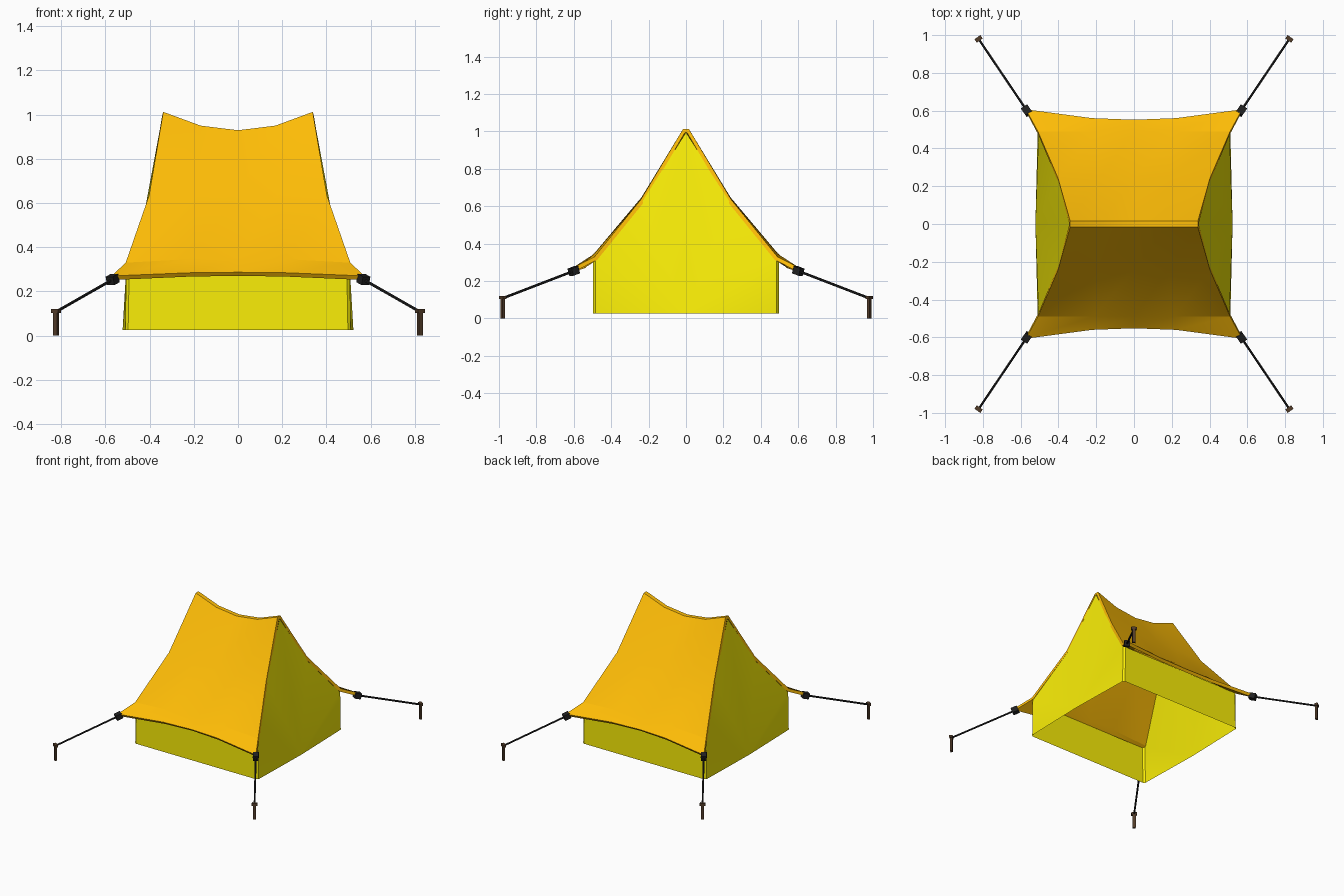
import bpy, bmesh, math
from mathutils import Vector, Matrix

if "Cube" in bpy.data.objects:
    bpy.data.objects.remove(bpy.data.objects["Cube"])


def material(name, r, g, b):
    m = bpy.data.materials.new(name)
    m.diffuse_color = (r, g, b, 1)
    m.use_nodes = True
    m.node_tree.nodes["Principled BSDF"].inputs["Base Color"].default_value = m.diffuse_color
    return m


ORANGE = material("orange_cloth", 1.0, 0.51, 0.002)
YELLOW = material("yellow_cloth", 0.96, 0.86, 0.002)
BLACK = material("black_cord", 0.015, 0.015, 0.015)
BROWN = material("brown_peg", 0.085, 0.045, 0.022)


def finish(bm, name, mat):
    me = bpy.data.meshes.new(name)
    bm.to_mesh(me)
    bm.free()
    me.materials.append(mat)
    ob = bpy.data.objects.new(name, me)
    bpy.context.collection.objects.link(ob)
    return ob


def smooth(ob, angle):
    bpy.ops.object.select_all(action='DESELECT')
    ob.select_set(True)
    bpy.context.view_layer.objects.active = ob
    for mod in list(ob.modifiers):
        bpy.ops.object.modifier_apply(modifier=mod.name)
    bpy.ops.object.shade_smooth_by_angle(angle=math.radians(angle))


def box(bm, size, mat):
    bmesh.ops.create_cube(bm, size=1, matrix=mat @ Matrix.Diagonal((*size, 1)))


# Canopy: each row is end x, y, z, inner column fraction, sag in y, sag in z
half = [(0.338, 0.016, 1.012, 0.5, 0.0, -0.083),
        (0.402, 0.242, 0.635, 0.46, 0.0, 0.008),
        (0.508, 0.489, 0.33, 0.42, 0.0, 0.02),
        (0.572, 0.607, 0.27, 0.39, -0.055, 0.017)]
rows = [(r, -1) for r in reversed(half)] + [(r, 1) for r in half]
bm = bmesh.new()
grid = []
for (x, y, z, f, dy, dz), side in rows:
    line = []
    for s in (-1, -f, 0, f, 1):
        k = 1 - s * s
        line.append(bm.verts.new((x * s, side * (y + dy * k), z + dz * k)))
    grid.append(line)
for a, b in zip(grid, grid[1:]):
    for i in range(4):
        bm.faces.new((a[i], a[i + 1], b[i + 1], b[i]))
canopy = finish(bm, "canopy", ORANGE)
sol = canopy.modifiers.new("cloth_thickness", 'SOLIDIFY')
sol.thickness = 0.022
sol.offset = -1
smooth(canopy, 15)

# Walls: low front and back panels, cut corners, gable ends fanned from the base
bm = bmesh.new()


def face(*pts):
    bm.faces.new([bm.verts.new(p) for p in pts])


LOW, TOP = 0.026, 0.312
for s in (-1, 1):
    face((-0.497, s * 0.496, LOW), (0.497, s * 0.496, LOW),
         (0.492, s * 0.496, TOP - 0.01), (-0.492, s * 0.496, TOP - 0.01))
    rim = [(0.510, -0.485, LOW), (0.505, -0.485, TOP), (0.403, -0.236, 0.622),
           (0.342, 0, 0.995), (0.403, 0.236, 0.622), (0.505, 0.485, TOP),
           (0.510, 0.485, LOW)]
    for a, b in zip(rim, rim[1:]):
        face((s * 0.522, 0, LOW), (s * a[0], a[1], a[2]), (s * b[0], b[1], b[2]))
    for t in (-1, 1):
        face((s * 0.497, t * 0.496, LOW), (s * 0.510, t * 0.485, LOW),
             (s * 0.505, t * 0.485, TOP), (s * 0.492, t * 0.496, TOP - 0.01))
bmesh.ops.remove_doubles(bm, verts=bm.verts, dist=0.0005)
bmesh.ops.recalc_face_normals(bm, faces=bm.faces)
walls = finish(bm, "walls", YELLOW)
smooth(walls, 25)

# Guy lines, corner clamps and ground pegs at all four corners
corners = {"front_left": (-1, -1), "front_right": (1, -1),
           "back_left": (-1, 1), "back_right": (1, 1)}
for label, (sx, sy) in corners.items():
    p = Vector((sx * 0.567, sy * 0.6, 0.254))
    q = Vector((sx * 0.823, sy * 0.98, 0.108))
    d = q - p
    turn = d.to_track_quat('Z', 'Y').to_matrix().to_4x4()

    bm = bmesh.new()
    bmesh.ops.create_cone(bm, cap_ends=True, segments=6, radius1=0.007,
                          radius2=0.007, depth=d.length,
                          matrix=Matrix.Translation((p + q) / 2) @ turn)
    finish(bm, "guy_line_" + label, BLACK)

    bm = bmesh.new()
    box(bm, (0.04, 0.04, 0.045), Matrix.Translation(p) @ turn)
    finish(bm, "clamp_" + label, BLACK)

    bm = bmesh.new()
    spin = Matrix.Rotation(math.atan2(d.y, d.x) + math.pi / 2, 4, 'Z')
    at = Matrix.Translation((q.x, q.y, 0)) @ spin
    box(bm, (0.022, 0.015, 0.11), at @ Matrix.Translation((0, 0, 0.055)))
    box(bm, (0.038, 0.022, 0.018), at @ Matrix.Translation((0, 0, 0.112)))
    finish(bm, "peg_" + label, BROWN)
